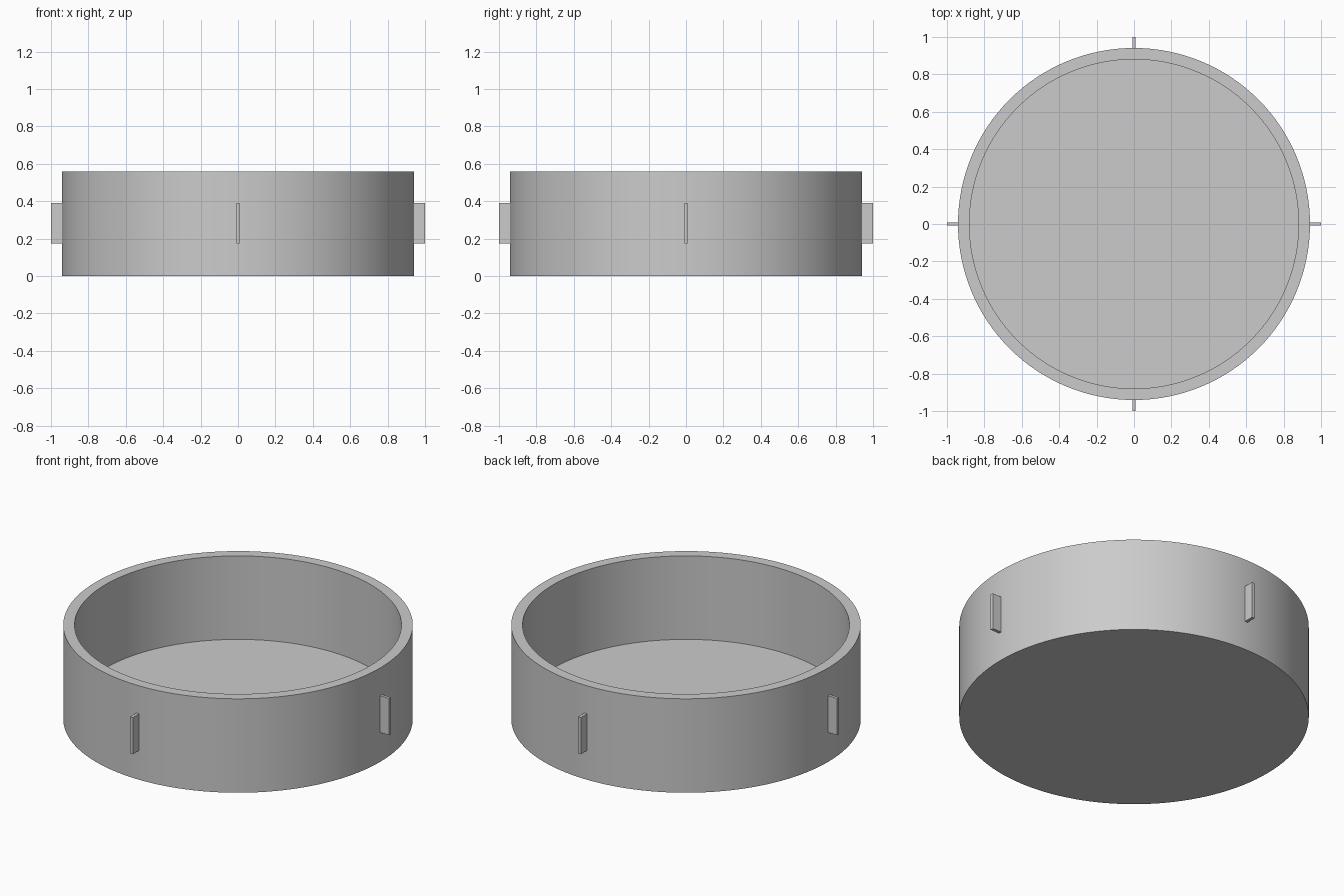
import bpy, math
from mathutils import Matrix

cube = bpy.data.objects.get("Cube")
if cube:
    bpy.data.objects.remove(cube, do_unlink=True)

OUTER, INNER = 0.941, 0.88
HEIGHT, FLOOR = 0.558, 0.062
TAB_LOW, TAB_HIGH, TAB_WIDTH = 0.174, 0.392, 0.018
SEGMENTS = 128

grey = bpy.data.materials.new("plain_grey")
grey.use_nodes = True
colour = (0.6, 0.6, 0.6, 1)
grey.diffuse_color = colour
grey.node_tree.nodes["Principled BSDF"].inputs["Base Color"].default_value = colour


def make_object(name, verts, faces):
    mesh = bpy.data.meshes.new(name)
    mesh.from_pydata(verts, [], faces)
    mesh.materials.append(grey)
    obj = bpy.data.objects.new(name, mesh)
    bpy.context.collection.objects.link(obj)
    return obj


# Round open dish: rings from the underside, over the rim, down to the inner floor
profile = [(OUTER, 0), (OUTER, HEIGHT), (INNER, HEIGHT), (INNER, FLOOR)]
verts = [(r * math.cos(a), r * math.sin(a), z)
         for r, z in profile
         for a in (math.tau * i / SEGMENTS for i in range(SEGMENTS))]
faces = [(k * SEGMENTS + i, k * SEGMENTS + (i + 1) % SEGMENTS,
          (k + 1) * SEGMENTS + (i + 1) % SEGMENTS, (k + 1) * SEGMENTS + i)
         for k in range(len(profile) - 1) for i in range(SEGMENTS)]
last = (len(profile) - 1) * SEGMENTS
faces.append(tuple(reversed(range(SEGMENTS))))
faces.append(tuple(range(last, last + SEGMENTS)))
dish = make_object("dish", verts, faces)
bpy.context.view_layer.objects.active = dish
dish.select_set(True)
bpy.ops.object.shade_smooth_by_angle(angle=math.radians(30))
dish.select_set(False)

# Four thin upright tabs, rooted in the wall
tab_verts = [(x, y, z) for x in (0.92, 1.0)
             for y in (-TAB_WIDTH / 2, TAB_WIDTH / 2)
             for z in (TAB_LOW, TAB_HIGH)]
tab_faces = [(0, 1, 3, 2), (4, 6, 7, 5), (0, 4, 5, 1),
             (2, 3, 7, 6), (0, 2, 6, 4), (1, 5, 7, 3)]
for i, side in enumerate(("left", "back", "right", "front")):
    tab = make_object(side + "_tab", tab_verts, tab_faces)
    tab.data.transform(Matrix.Rotation(i * math.pi / 2, 4, "Z"))
